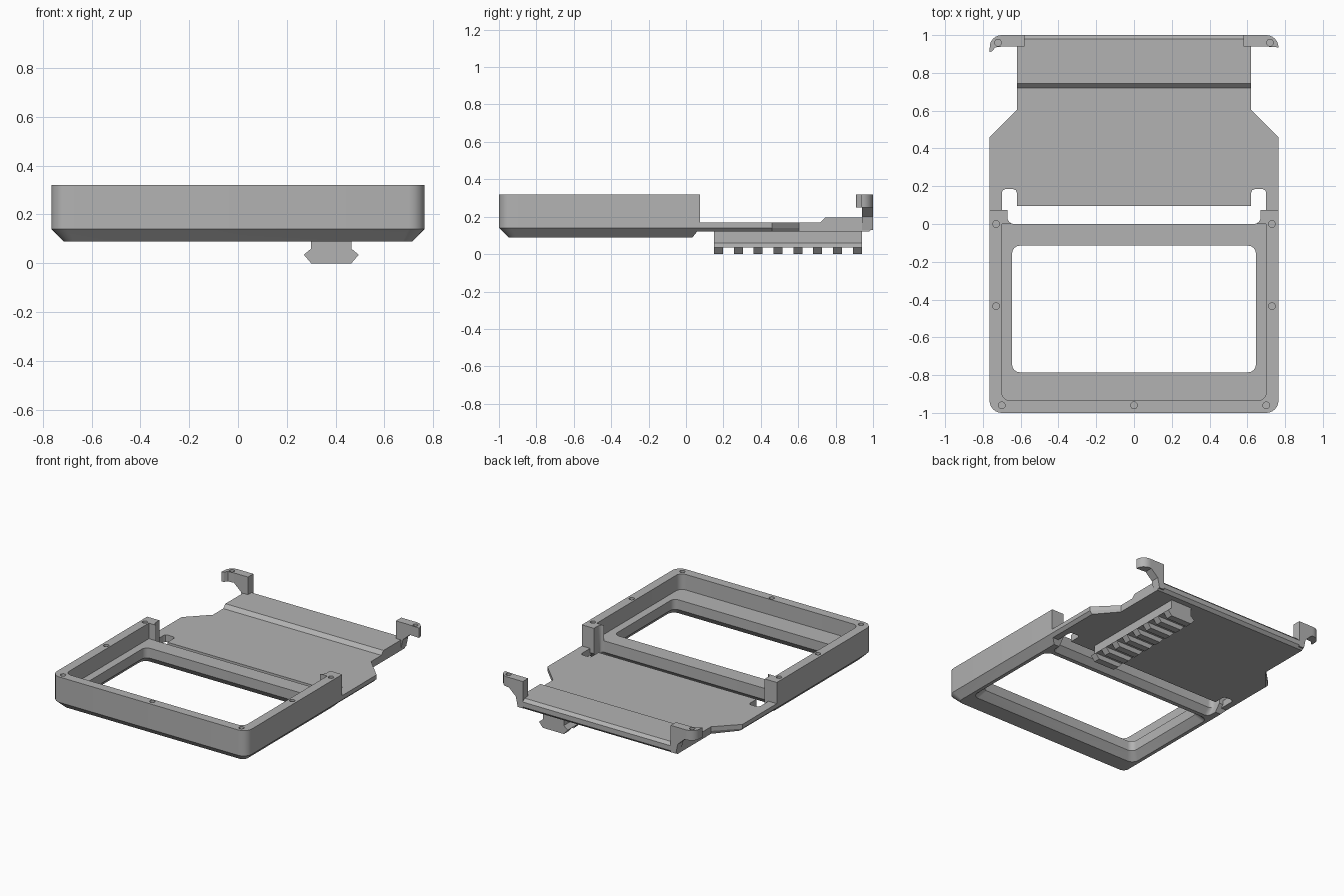
import bpy, bmesh, math
from mathutils import Vector

if "Cube" in bpy.data.objects:
    bpy.data.objects.remove(bpy.data.objects["Cube"])

grey = bpy.data.materials.new("plain grey")
grey.use_nodes = True
COLOUR = (0.45, 0.45, 0.45, 1)
grey.diffuse_color = COLOUR
grey.node_tree.nodes["Principled BSDF"].inputs["Base Color"].default_value = COLOUR


def loft(name, loops):
    """Closed solid through loops of 3D points with equal counts."""
    bm = bmesh.new()
    rings = [[bm.verts.new(p) for p in loop] for loop in loops]
    for a, b in zip(rings, rings[1:]):
        for i in range(len(a)):
            j = (i + 1) % len(a)
            bm.faces.new((a[i], a[j], b[j], b[i]))
    bm.faces.new(rings[0][::-1])
    bm.faces.new(rings[-1])
    bmesh.ops.recalc_face_normals(bm, faces=bm.faces)
    mesh = bpy.data.meshes.new(name)
    bm.to_mesh(mesh)
    bm.free()
    mesh.materials.append(grey)
    obj = bpy.data.objects.new(name, mesh)
    bpy.context.collection.objects.link(obj)
    return obj


def at_z(outline, z):
    return [(x, y, z) for x, y in outline]


def rounded(x, y0, y1, front=0.0, back=0.0, steps=6):
    """Rectangle centred on x = 0 with rounded front and back corners."""
    pts = []
    for k, (sx, sy) in enumerate(((1, 1), (-1, 1), (-1, -1), (1, -1))):
        r = back if sy > 0 else front
        cx, cy = sx * (x - r), (y1 - r if sy > 0 else y0 + r)
        for i in range(steps + 1 if r else 1):
            a = math.pi / 2 * (k + i / steps)
            pts.append((cx + r * math.cos(a), cy + r * math.sin(a)) if r else (cx, cy))
    return pts


def cut(target, cutters):
    """Subtract the cutters, then bake the result into the mesh."""
    for c in cutters:
        c.hide_render = True
        m = target.modifiers.new("cut", "BOOLEAN")
        m.operation, m.object, m.solver = "DIFFERENCE", c, "EXACT"
    bpy.context.view_layer.update()
    dg = bpy.context.evaluated_depsgraph_get()
    mesh = bpy.data.meshes.new_from_object(target.evaluated_get(dg))
    target.modifiers.clear()
    target.data = mesh
    for c in cutters:
        bpy.data.objects.remove(c)


def screw_hole(x, y, depth=0.05, r=0.018):
    ring = [(x + r * math.cos(a * math.pi / 8), y + r * math.sin(a * math.pi / 8))
            for a in range(16)]
    return loft("hole_cutter", [at_z(ring, 0.32 - depth), at_z(ring, 0.35)])


def smooth(obj):
    bpy.ops.object.select_all(action="DESELECT")
    obj.select_set(True)
    bpy.context.view_layer.objects.active = obj
    bpy.ops.object.shade_smooth_by_angle(angle=math.radians(25))


# Front tray: chamfered shell, open at the back above the floor
tray = loft("front_tray", [
    at_z(rounded(0.715, -0.95, 0.035, front=0.04), 0.09),
    at_z(rounded(0.765, -1.0, 0.075, front=0.065), 0.14),
    at_z(rounded(0.765, -1.0, 0.075, front=0.065), 0.32)])
pocket = rounded(0.70, -0.935, 0.001, front=0.045)
window = rounded(0.645, -0.785, -0.115, 0.04, 0.04)
flare = rounded(0.69, -0.83, -0.07, 0.05, 0.05)
slot = rounded(0.67, 0.0, 0.2, front=0.035)
slot_low = rounded(0.67, -0.04, 0.2, front=0.035)
cut(tray, [
    loft("pocket_cutter", [at_z(pocket, 0.21), at_z(pocket, 0.4)]),
    loft("window_cutter", [at_z(flare, 0.05), at_z(flare, 0.09), at_z(window, 0.14),
                           at_z(window, 0.3)]),
    loft("slot_cutter", [at_z(slot_low, 0.05), at_z(slot_low, 0.09), at_z(slot, 0.13),
                         at_z(slot, 0.4)]),
    screw_hole(0, -0.96)]
    + [screw_hole(s * x, y) for s in (1, -1)
       for x, y in ((0.73, 0.0), (0.73, -0.435), (0.70, -0.96))])
smooth(tray)


# Back plate: notched beside the rails, narrowing towards the rear
def plate_outline(edge):
    half = [(0.62, 0.095), (0.62, 0.165), (0.626, 0.179), (0.64, 0.185), (0.68, 0.185),
            (0.694, 0.179), (0.70, 0.165), (0.70, 0.05), (edge, 0.05),
            (edge, 0.46), (0.62, 0.605), (0.62, 0.72)]
    return half + [(-x, y) for x, y in reversed(half)]


loft("back_plate", [at_z(plate_outline(0.745), 0.12), at_z(plate_outline(0.765), 0.14),
                    at_z(plate_outline(0.765), 0.17)])

# Raised rear step with a chamfered lip
step = [(0.72, 0.12), (0.72, 0.17), (0.745, 0.195), (0.98, 0.195), (1.0, 0.175),
        (1.0, 0.14), (0.98, 0.12)]
loft("rear_step", [[(x, y, z) for y, z in step] for x in (-0.62, 0.62)])

# Rear brackets: post with an outward head, rounded at the outer back corner
for side, label in ((1, "left"), (-1, "right")):
    post = [(0.58, 0.13), (0.62, 0.13), (0.635, 0.2), (0.69, 0.25), (0.69, 0.32), (0.58, 0.32)]
    loft(label + "_bracket_post",
         [[(side * x, y, z) for x, z in post] for y in (0.94, 1.0)])
    hook = [(0.765, 0.935)] if side > 0 else [(0.735, 0.935), (0.75, 0.915), (0.765, 0.91)]
    head = [(0.69, 0.94)] + hook
    for i in range(7):
        a = math.pi / 2 * i / 6
        head.append((0.70 + 0.065 * math.cos(a), 0.935 + 0.065 * math.sin(a)))
    head = head[:len(hook) + 1] + head[len(hook) + 2:] + [(0.69, 1.0)]
    head = [(side * x, y) for x, y in head]
    tip = loft(label + "_bracket_head", [at_z(head, 0.25), at_z(head, 0.32)])
    cut(tip, [screw_hole(side * 0.72, 0.96)])
    smooth(tip)

# Toothed rail under the plate
rail = [(0.30, 0.125), (0.30, 0.06), (0.27, 0.035), (0.495, 0.035), (0.465, 0.06),
        (0.465, 0.125)]
loft("under_rail", [[(x, y, z) for x, z in rail] for y in (0.15, 0.94)])
tooth = [(0.27, 0.035), (0.30, 0.0), (0.465, 0.0), (0.495, 0.035)]
for n in range(8):
    y = 0.15 + n * 0.106
    loft("rail_tooth", [[(x, v, z) for x, z in tooth] for v in (y, y + 0.048)])
